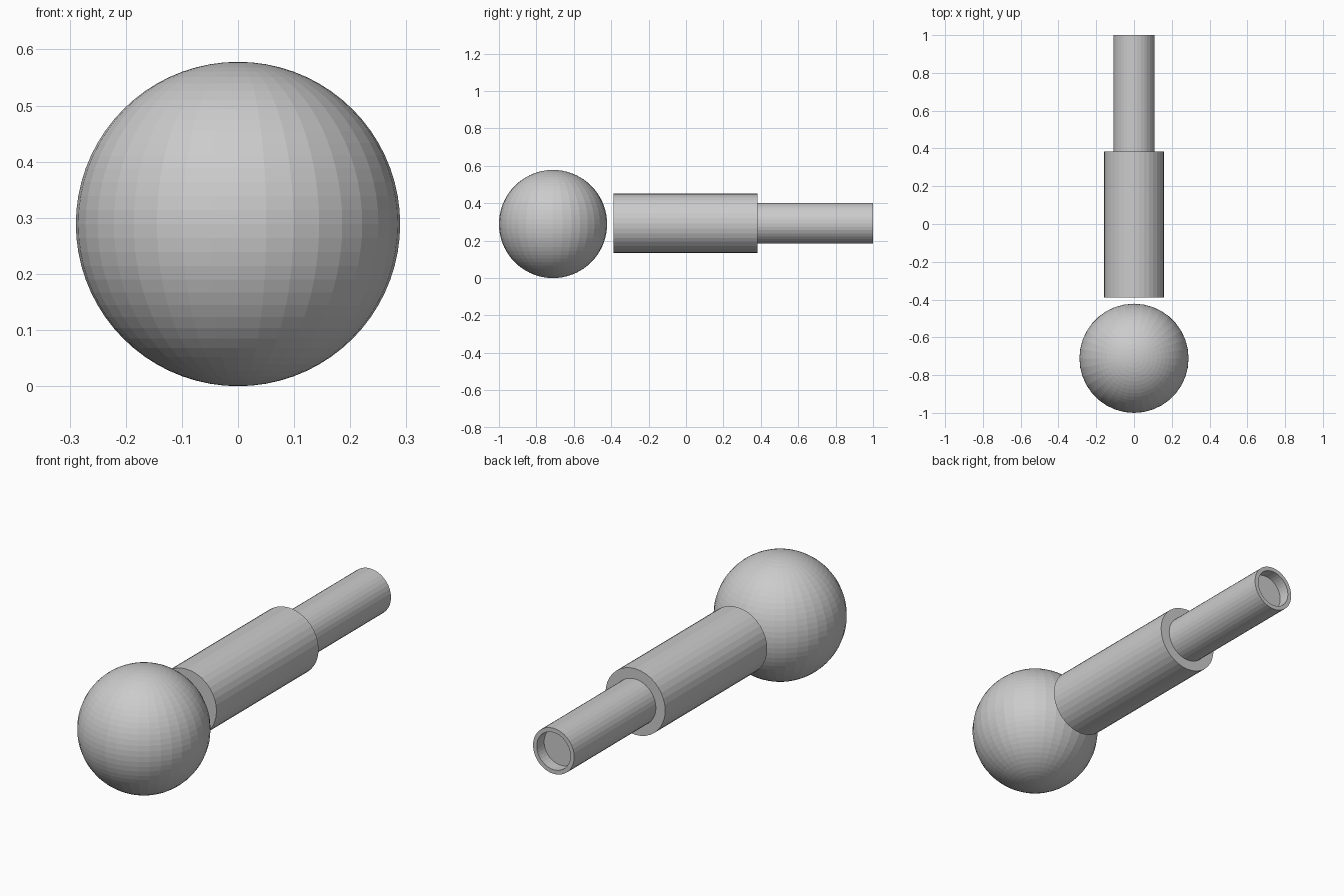
import bpy, bmesh
from math import pi, cos, sin

if "Cube" in bpy.data.objects:
    bpy.data.objects.remove(bpy.data.objects["Cube"])

SIDES = 36
AXIS_Z = 0.293


def turned_part(name, profile):
    """Revolve (radius, y) points about the y axis and cap both ends."""
    bm = bmesh.new()
    rings = []
    for r, y in profile:
        rings.append([bm.verts.new((r * cos(2 * pi * i / SIDES), y,
                                    AXIS_Z + r * sin(2 * pi * i / SIDES)))
                      for i in range(SIDES)])
    for a, b in zip(rings, rings[1:]):
        for i in range(SIDES):
            j = (i + 1) % SIDES
            bm.faces.new((a[i], a[j], b[j], b[i]))
    bm.faces.new(rings[0])
    bm.faces.new(rings[-1])
    bmesh.ops.recalc_face_normals(bm, faces=bm.faces)
    mesh = bpy.data.meshes.new(name)
    bm.to_mesh(mesh)
    bm.free()
    obj = bpy.data.objects.new(name, mesh)
    bpy.context.collection.objects.link(obj)
    return obj


# Ball at the front
bpy.ops.mesh.primitive_uv_sphere_add(segments=SIDES, ring_count=36,
                                     radius=0.289, location=(0, -0.711, 0.289))
bpy.context.object.name = "ball"

# Stepped handle: thick barrel, thin tube, shallow recess in the tube's end
turned_part("handle", [(0.158, -0.388), (0.158, 0.383), (0.109, 0.383),
                       (0.109, 1.0), (0.089, 1.0), (0.089, 0.945)])
